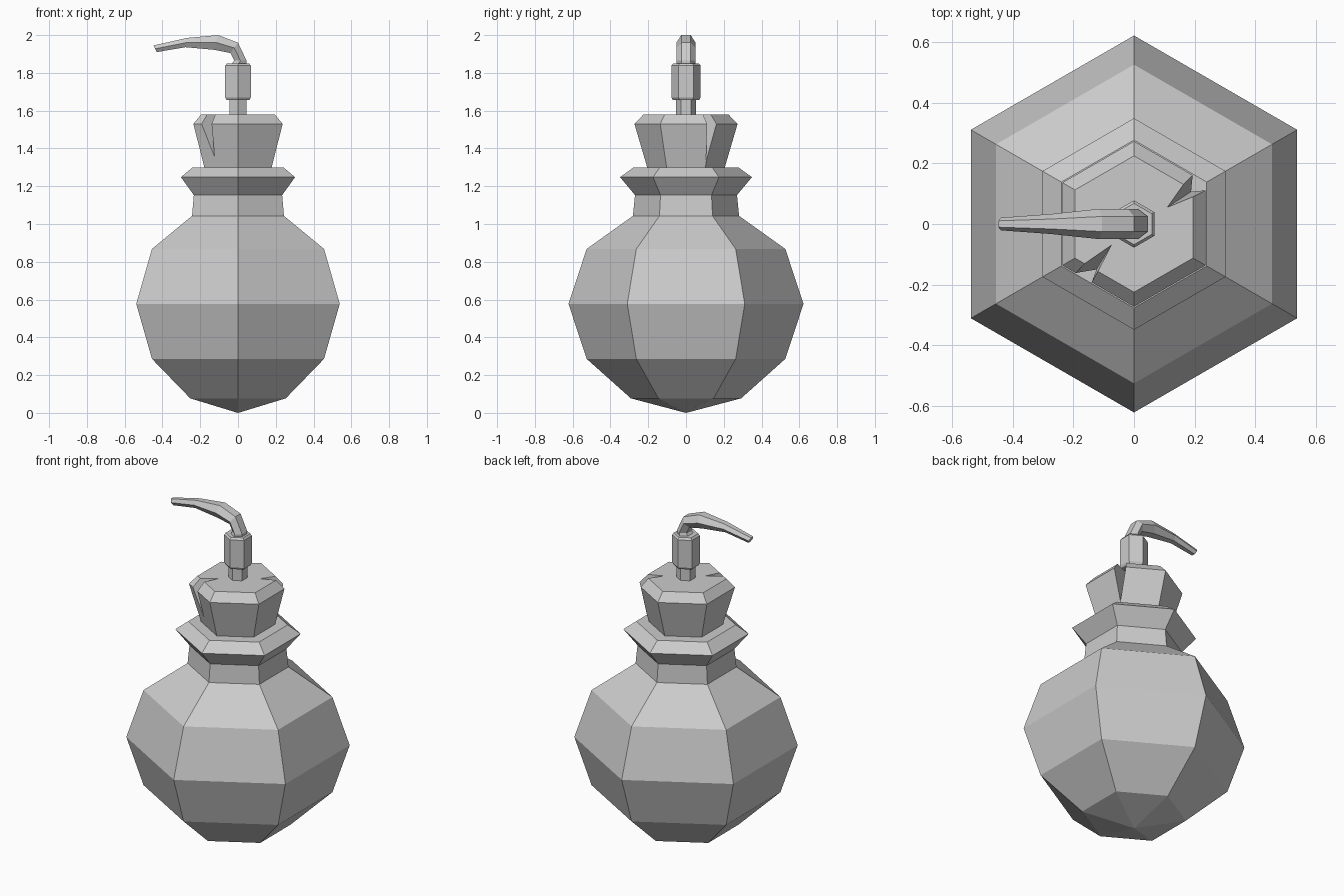
import bpy, bmesh, math
from mathutils import Vector

cube = bpy.data.objects.get("Cube")
if cube:
    bpy.data.objects.remove(cube, do_unlink=True)

# One plain grey for everything
grey = bpy.data.materials.new("plain grey")
grey.use_nodes = True
grey.diffuse_color = (0.6, 0.6, 0.6, 1)
grey.node_tree.nodes["Principled BSDF"].inputs["Base Color"].default_value = (0.6, 0.6, 0.6, 1)

SIDES = 6


def finish(name, bm):
    bmesh.ops.remove_doubles(bm, verts=bm.verts, dist=1e-5)
    bmesh.ops.recalc_face_normals(bm, faces=bm.faces)
    mesh = bpy.data.meshes.new(name)
    bm.to_mesh(mesh)
    bm.free()
    mesh.materials.append(grey)
    obj = bpy.data.objects.new(name, mesh)
    bpy.context.collection.objects.link(obj)
    return obj


def loft(name, rings):
    """Skin six-sided rings given as (centre, half axis u, half axis v)."""
    bm = bmesh.new()
    loops = []
    for centre, u, v in rings:
        angles = [math.tau * i / SIDES for i in range(SIDES)]
        loops.append([bm.verts.new(centre + u * math.cos(a) + v * math.sin(a)) for a in angles])
    for low, high in zip(loops, loops[1:]):
        for i in range(SIDES):
            j = (i + 1) % SIDES
            bm.faces.new((low[i], low[j], high[j], high[i]))
    bm.faces.new(loops[0])
    bm.faces.new(loops[-1])
    return finish(name, bm)


def turned(name, profile):
    """Six-sided turned part with corners on the y axis."""
    return loft(name, [(Vector((0, 0, z)), Vector((0, r, 0)), Vector((r, 0, 0)))
                       for r, z in profile])


# Round flask with neck and flared lip; the base closes to a near point
turned("flask", [(0.001, 0), (0.292, 0.077), (0.526, 0.286), (0.622, 0.577),
                 (0.526, 0.868), (0.281, 1.043), (0.27, 1.153), (0.349, 1.248),
                 (0.277, 1.3)])

# Tapered stopper with a chamfered top
stopper = turned("stopper", [(0.204, 1.295), (0.273, 1.53), (0.225, 1.58)])


def notch(name, inner, tip, left, right):
    """Cut a wedge that narrows from the stopper's top to a tip below."""
    inner, tip, left, right = map(Vector, (inner, tip, left, right))
    points = [tip, tip + (inner - tip) * 1.5]
    points += [tip + (p - tip) * 1.5 + (p - inner) * 0.5 for p in (left, right)]
    bm = bmesh.new()
    bmesh.ops.convex_hull(bm, input=[bm.verts.new(p) for p in points])
    cutter = finish(name, bm)
    cutter.hide_render = True
    cutter.hide_viewport = True
    cutter.display_type = 'WIRE'
    cut = stopper.modifiers.new(name, 'BOOLEAN')
    cut.operation = 'DIFFERENCE'
    cut.solver = 'EXACT'
    cut.object = cutter
    return cutter


# Two splits on opposite sides of the stopper
cutters = [
    notch("front_notch_cutter", (-0.075, -0.07, 1.58), (-0.125, -0.152, 1.35),
          (-0.19, -0.16, 1.53), (-0.14, -0.193, 1.53)),
    notch("back_notch_cutter", (0.11, 0.055, 1.58), (0.19, 0.108, 1.33),
          (0.195, 0.163, 1.53), (0.238, 0.112, 1.53)),
]

# Bake the cuts and drop the helpers
graph = bpy.context.evaluated_depsgraph_get()
baked = bpy.data.meshes.new_from_object(stopper.evaluated_get(graph))
stopper.modifiers.clear()
stopper.data = baked
for cutter in cutters:
    bpy.data.objects.remove(cutter, do_unlink=True)

# Stem and collar that hold the fuse
turned("stem_and_collar", [(0.052, 1.575), (0.052, 1.657), (0.07, 1.657), (0.078, 1.67),
                           (0.078, 1.838), (0.068, 1.85)])

# Bent fuse: outer and inner outline points (x, z) and half width
outline = [((0.045, 1.845), (-0.035, 1.845), 0.05),
           ((0.045, 1.865), (-0.02, 1.865), 0.05),
           ((0.0, 1.96), (-0.04, 1.905), 0.05),
           ((-0.105, 2.0), (-0.125, 1.922), 0.05),
           ((-0.27, 1.985), (-0.278, 1.936), 0.033),
           ((-0.448, 1.945), (-0.43, 1.91), 0.021)]
rings = []
for (xo, zo), (xi, zi), half_width in outline:
    outer, inner = Vector((xo, 0, zo)), Vector((xi, 0, zi))
    across = (outer - inner) / 2 / math.sin(math.tau / SIDES)
    rings.append(((outer + inner) / 2, Vector((0, half_width, 0)), across))
loft("fuse", rings)
